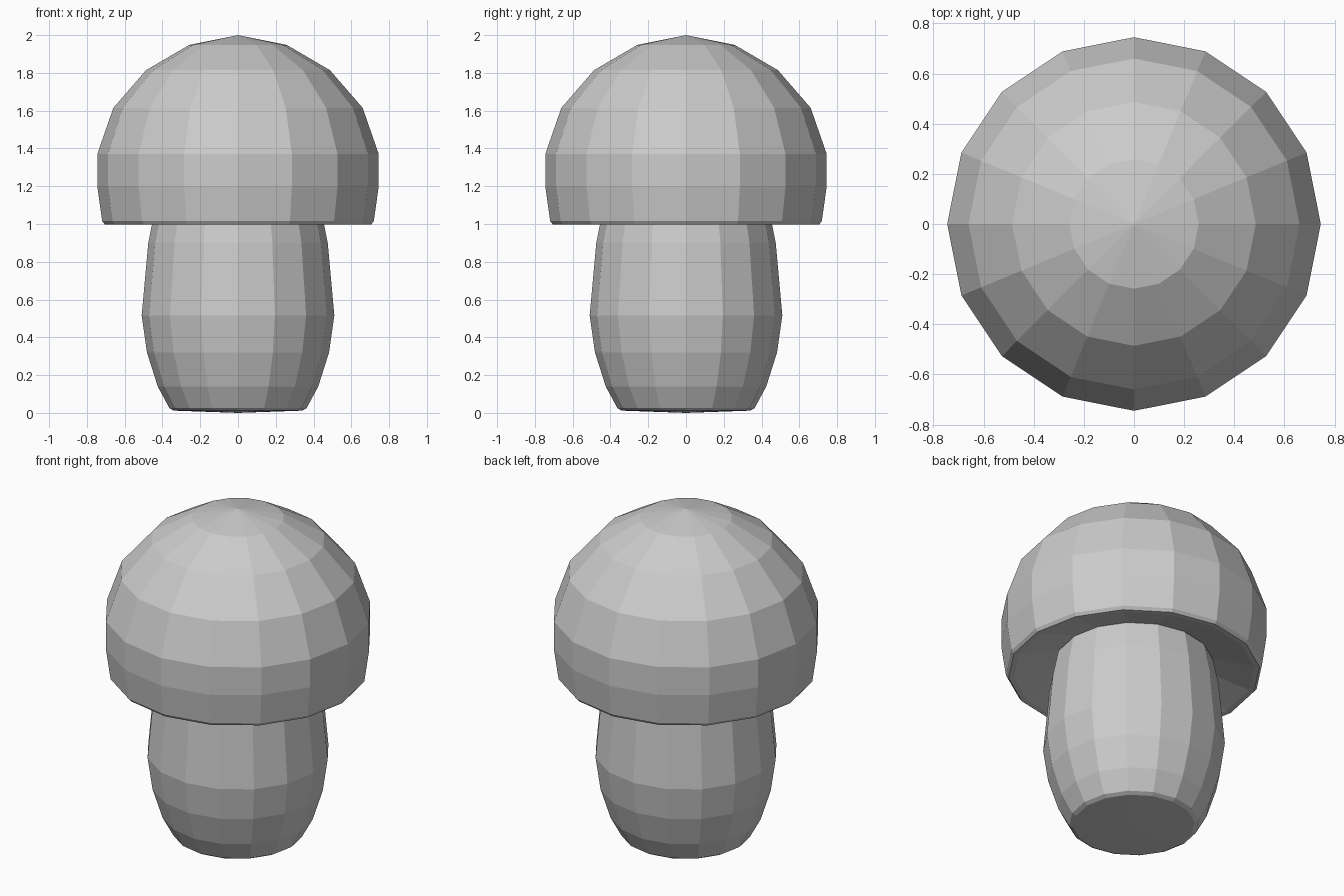
import bpy, bmesh
from math import cos, sin, tau

if "Cube" in bpy.data.objects:
    bpy.data.objects.remove(bpy.data.objects["Cube"])

SIDES = 16


def lathe(name, profile):
    """Revolve (radius, z) points around z; first and last points lie on the axis."""
    bm = bmesh.new()
    rings = []
    for r, z in profile:
        if r == 0:
            rings.append([bm.verts.new((0, 0, z))] * SIDES)
        else:
            rings.append([bm.verts.new((r * cos(tau * i / SIDES), r * sin(tau * i / SIDES), z))
                          for i in range(SIDES)])
    for a, b in zip(rings, rings[1:]):
        for i in range(SIDES):
            j = (i + 1) % SIDES
            bm.faces.new(dict.fromkeys((a[i], a[j], b[j], b[i])))
    bmesh.ops.recalc_face_normals(bm, faces=bm.faces)
    mesh = bpy.data.meshes.new(name)
    bm.to_mesh(mesh)
    bm.free()
    obj = bpy.data.objects.new(name, mesh)
    bpy.context.collection.objects.link(obj)
    return obj


# Stem: barrel shape with a small bevel at the foot, top reaching into the cap
lathe("stem", [(0, 0), (0.34, 0.012), (0.363, 0.025), (0.425, 0.14), (0.482, 0.32),
               (0.51, 0.515), (0.475, 0.9), (0.443, 1.06), (0.42, 1.09), (0, 1.1)])

# Cap: faceted dome with a thin bevelled rim and a shallow hollow underside
lathe("cap", [(0, 1.09), (0.42, 1.075), (0.675, 1.0), (0.705, 0.997), (0.719, 1.015),
              (0.745, 1.2), (0.745, 1.37), (0.66, 1.615), (0.486, 1.815),
              (0.258, 1.948), (0, 2.0)])
